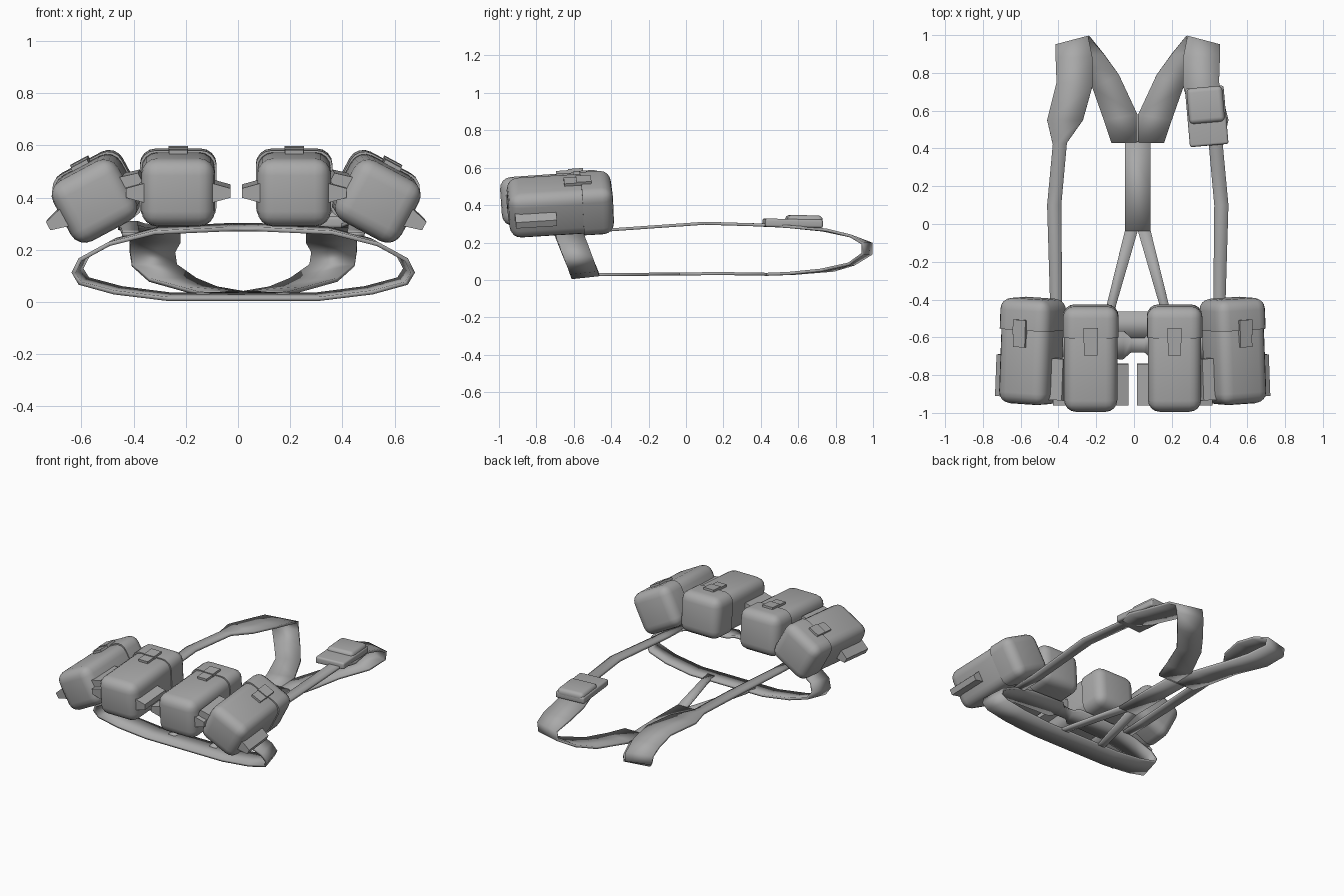
import bpy, bmesh
from math import radians
from mathutils import Matrix, Vector

cube = bpy.data.objects.get("Cube")
if cube:
    bpy.data.objects.remove(cube)

CENTRE = 0.02  # middle of the webbing

canvas = bpy.data.materials.new("grey_canvas")
canvas.use_nodes = True
GREY = (0.4, 0.4, 0.4, 1)
canvas.diffuse_color = GREY
canvas.node_tree.nodes["Principled BSDF"].inputs["Base Color"].default_value = GREY


def finish(bm, name, matrix=None):
    if matrix:
        bm.transform(matrix)
    bmesh.ops.recalc_face_normals(bm, faces=bm.faces)
    mesh = bpy.data.meshes.new(name)
    bm.to_mesh(mesh)
    bm.free()
    obj = bpy.data.objects.new(name, mesh)
    bpy.context.collection.objects.link(obj)
    mesh.materials.append(canvas)
    bpy.ops.object.select_all(action='DESELECT')
    obj.select_set(True)
    bpy.context.view_layer.objects.active = obj
    bpy.ops.object.shade_smooth_by_angle(angle=radians(32))
    return obj


def webbing(name, rows, closed=False, thick=0.016):
    """Flat strap through pairs of edge points."""
    bm = bmesh.new()
    pairs = [[bm.verts.new(p) for p in row] for row in rows]
    following = pairs[1:] + (pairs[:1] if closed else [])
    for (a, b), (c, d) in zip(pairs, following):
        bm.faces.new((a, b, d, c))
    obj = finish(bm, name)
    solid = obj.modifiers.new("thickness", 'SOLIDIFY')
    solid.thickness = thick
    solid.offset = 0
    return obj


def block(name, size, at, matrix, bevel=0.0, tip=None, open_front=False):
    """Box with rounded edges; tip narrows the outer x end."""
    bm = bmesh.new()
    bmesh.ops.create_cube(bm, size=1)
    for v in bm.verts:
        if tip and v.co.x * tip[0] > 0:
            v.co.z *= tip[1]
        v.co = Vector(v.co * Vector(size)) + Vector(at)
    if bevel:
        front = at[1] - size[1] / 2 + 0.001
        edges = [e for e in bm.edges
                 if not (open_front and all(v.co.y < front for v in e.verts))]
        bmesh.ops.bevel(bm, geom=edges, offset=bevel, segments=4,
                        profile=0.5, affect='EDGES', clamp_overlap=True)
    return finish(bm, name, matrix)


# Waist belt: tilted ring, narrow at the front fastening
half = [(0.035, 0.286), (0.075, 0.286), (0.33, 0.274), (0.5, 0.23), (0.61, 0.17),
        (0.635, 0.12), (0.61, 0.08), (0.48, 0.045), (0.28, 0.02)]
ring = half + [(-u, z) for u, z in reversed(half)]
rows = []
for u, z in ring:
    mid = -0.53 - 0.39 * z
    width = 0.038 if abs(u) < 0.05 else 0.074
    flare = 0.015 if u > 0 else -0.015
    flare *= min(1, abs(u) / 0.5)
    rows.append([(CENTRE + u + flare, mid - width, z - 0.008),
                 (CENTRE + u - flare, mid + width, z + 0.008)])
webbing("waist_belt", rows, closed=True)

# Shoulder straps: over the top, round the end and back to the spine
shoulder = [  # outer x, outer y, inner x, inner y, height
    (0.465, -0.62, 0.40, -0.62, 0.26), (0.465, -0.40, 0.40, -0.40, 0.268),
    (0.48, 0.10, 0.405, 0.10, 0.303), (0.45, 0.42, 0.375, 0.43, 0.293),
    (0.48, 0.55, 0.29, 0.55, 0.285), (0.43, 0.75, 0.24, 0.73, 0.267),
    (0.435, 0.88, 0.24, 0.88, 0.235), (0.435, 0.945, 0.262, 0.99, 0.195),
    (0.425, 0.945, 0.255, 0.99, 0.14), (0.36, 0.87, 0.18, 0.9, 0.085),
    (0.24, 0.72, 0.10, 0.79, 0.052), (0.18, 0.55, 0.002, 0.58, 0.035),
    (0.14, 0.43, 0.002, 0.43, 0.03)]
for side, s in (("left", 1), ("right", -1)):
    webbing(side + "_shoulder_strap",
            [[(CENTRE + s * a, b, z), (CENTRE + s * c, d, z)]
             for a, b, c, d, z in shoulder])
    # Fork from the spine down to the belt
    webbing(side + "_back_fork",
            [[(CENTRE + s * a, y, z), (CENTRE + s * b, y, z)]
             for a, b, y, z in ((0.068, 0.0, -0.035, 0.032),
                                (0.165, 0.115, -0.43, 0.028),
                                (0.18, 0.13, -0.52, 0.028))])
webbing("spine_strap", [[(CENTRE - 0.068, y, z), (CENTRE + 0.068, y, z)]
                        for y, z in ((0.44, 0.03), (0.2, 0.034), (-0.037, 0.032))])


# Ammunition pouches: body, lid, clasp and side loops
def pouch(name, x, y, z, roll, yaw):
    m = (Matrix.Translation((x, y, z)) @ Matrix.Rotation(radians(yaw), 4, 'Z')
         @ Matrix.Rotation(radians(roll), 4, 'Y')
         @ Matrix.Rotation(radians(4), 4, 'X'))
    block(name + "_body", (0.282, 0.46, 0.262), (0, -0.05, 0), m, 0.062)
    block(name + "_lid", (0.294, 0.165, 0.276), (0, 0.197, 0), m, 0.06, open_front=True)
    block(name + "_clasp_strap", (0.075, 0.08, 0.02), (0, 0.13, 0.142), m)
    block(name + "_clasp_tab", (0.07, 0.09, 0.02), (0, 0.07, 0.136), m)
    for side, s in (("left", 1), ("right", -1)):
        block(f"{name}_{side}_loop", (0.08, 0.22, 0.08), (s * 0.16, -0.14, 0.0),
              m, tip=(s, 0.45))


for side, s in (("left", 1), ("right", -1)):
    pouch(side + "_inner_pouch", s * 0.222 - 0.007, -0.71, 0.435, 0, 0)
    pouch(side + "_outer_pouch", s * 0.535 - 0.007, -0.672, 0.4, 28 * s, 4 * s)

# Small flat pocket on the left shoulder
pocket = (Matrix.Translation((0.385, 0.57, 0.305)) @ Matrix.Rotation(radians(5), 4, 'Z')
          @ Matrix.Rotation(radians(-1), 4, 'X'))
block("shoulder_pocket", (0.205, 0.31, 0.045), (0, 0, -0.002), pocket, 0.012)
block("shoulder_pocket_flap", (0.19, 0.19, 0.06), (0, 0.06, 0.012), pocket, 0.025)
